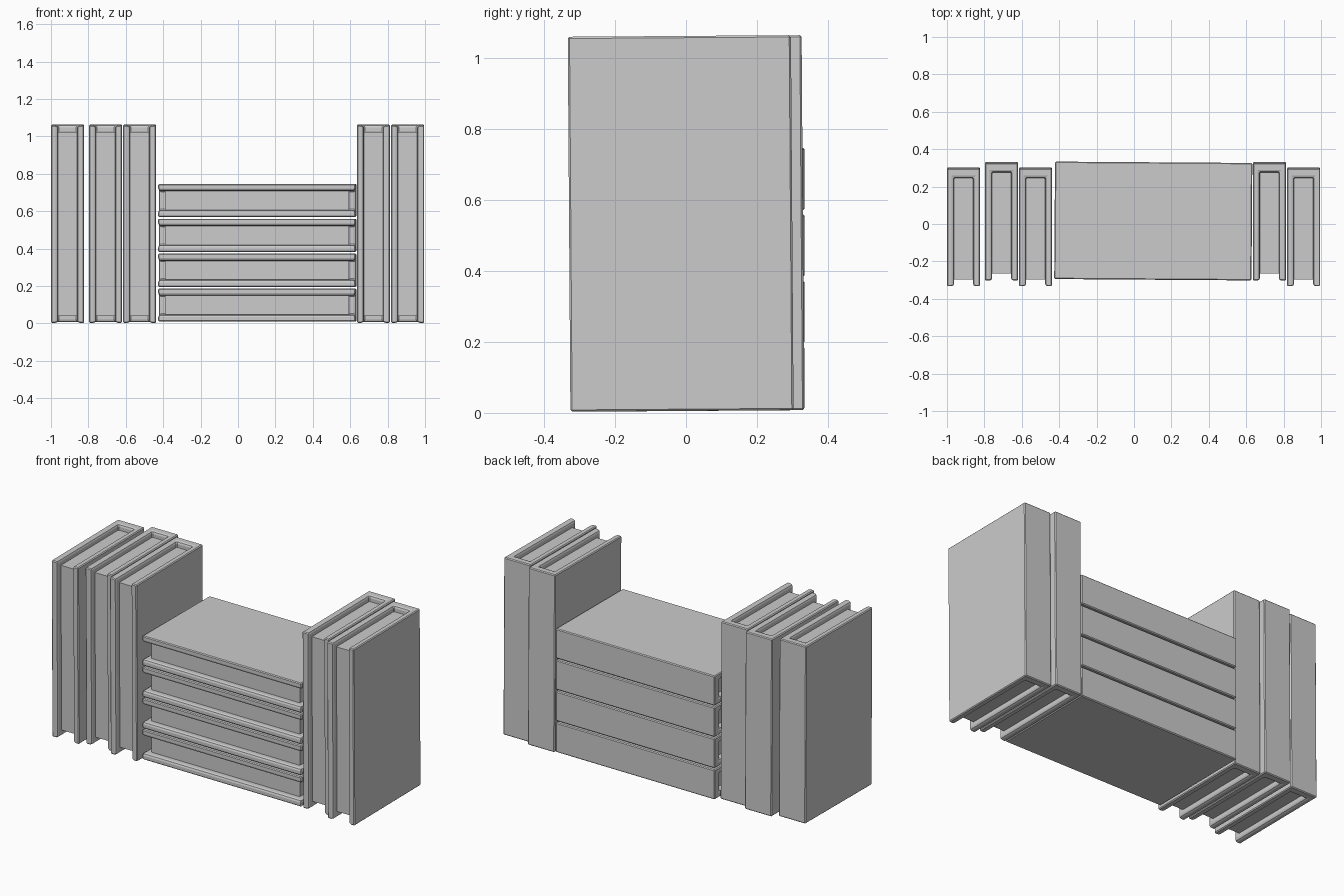
import bpy, bmesh
from math import radians
from mathutils import Matrix

if "Cube" in bpy.data.objects:
    bpy.data.objects.remove(bpy.data.objects["Cube"])

W, D, H = 0.177, 0.628, 1.055   # thickness, depth, height of one book
T = 0.038                       # cover thickness
TILT = radians(0.4)


def make_object(name, bm, matrix, bevel):
    bmesh.ops.recalc_face_normals(bm, faces=bm.faces)
    mesh = bpy.data.meshes.new(name)
    bm.to_mesh(mesh)
    bm.free()
    ob = bpy.data.objects.new(name, mesh)
    bpy.context.collection.objects.link(ob)
    ob.matrix_world = matrix
    if bevel:
        mod = ob.modifiers.new("edge_bevel", 'BEVEL')
        mod.width = bevel
        mod.segments = 1
        mod.limit_method = 'ANGLE'
        mod.angle_limit = radians(60)
    return ob


def book(name, centre, lying=False):
    matrix = Matrix.Translation(centre)
    if lying:
        matrix = matrix @ Matrix.Rotation(radians(90), 4, 'Y')
    matrix = matrix @ Matrix.Rotation(TILT, 4, 'X')

    # Cover: U-shaped profile with the spine at the back
    w, d, i = W / 2, D / 2, W / 2 - T
    profile = [(-w, -d), (-w, d), (w, d), (w, -d),
               (i, -d), (i, d - 0.05), (-i, d - 0.05), (-i, -d)]
    bm = bmesh.new()
    face = bm.faces.new([bm.verts.new((x, y, -H / 2)) for x, y in profile])
    ext = bmesh.ops.extrude_face_region(bm, geom=[face])
    top = [v for v in ext['geom'] if isinstance(v, bmesh.types.BMVert)]
    bmesh.ops.translate(bm, verts=top, vec=(0, 0, H))
    bmesh.ops.recalc_face_normals(bm, faces=bm.faces)

    # Wider rounded lip along the inner rim of the cover
    def is_inner(v):
        return abs(v.co.x) < i + 0.001
    rim = [e for e in bm.edges if all(is_inner(v) for v in e.verts)
           and not (e.verts[0].co.y > 0 and e.verts[1].co.y > 0
                    and abs(e.verts[0].co.z - e.verts[1].co.z) > 0.1)]
    rim = [e for e in rim if e.calc_length() > 0.01]
    bmesh.ops.bevel(bm, geom=rim, offset=0.014, segments=2, profile=0.5,
                    affect='EDGES', clamp_overlap=True)
    make_object(name + "_cover", bm, matrix, 0.005)

    # Page block: recessed at the front, top and bottom
    bm = bmesh.new()
    front, back = -d + 0.037, d - 0.04
    bmesh.ops.create_cube(bm, size=1, matrix=Matrix.Translation(
        (0, (front + back) / 2, 0)) @ Matrix.Diagonal(
        (2 * i + 0.01, back - front, H - 0.07, 1)))
    make_object(name + "_pages", bm, matrix, 0)


# Upright books: centre x and y
upright = [(-0.911, -0.015), (-0.708, 0.015), (-0.526, -0.015),
           (0.724, 0.015), (0.907, -0.015)]
for n, (x, y) in enumerate(upright):
    book(f"upright_book_{n + 1}", (x, y, 0.533))

# Stack of books lying flat
for n in range(4):
    book(f"stacked_book_{n + 1}", (0.103, 0.016, 0.098 + 0.1865 * n), True)
